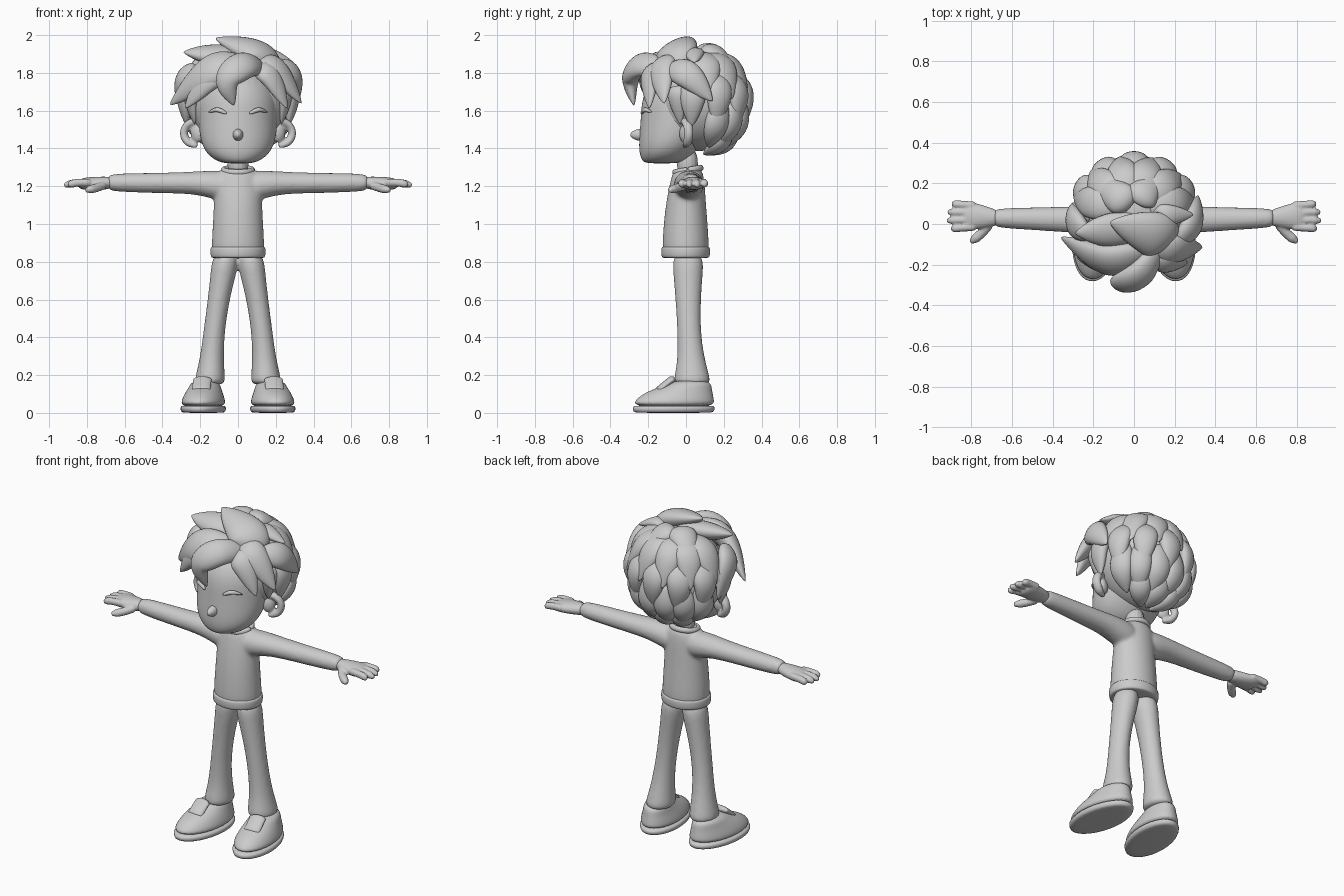
import bpy, bmesh, math
from mathutils import Vector as V

if "Cube" in bpy.data.objects:
    bpy.data.objects.remove(bpy.data.objects["Cube"])

clay = bpy.data.materials.new("light_grey")
clay.diffuse_color = (0.6, 0.6, 0.6, 1)
clay.use_nodes = True
clay.node_tree.nodes["Principled BSDF"].inputs["Base Color"].default_value = clay.diffuse_color
SIDES = ((-1, "right"), (1, "left"))


def build(name, lofts, fuse=0, n=16, smooth=5, level=2):
    """Object from lofts; a loft is a list of rings (centre, half axis u, half axis v)."""
    bm = bmesh.new()
    for rings in lofts:
        rows = [[bm.verts.new(V(c) + V(u) * math.cos(k * math.tau / n) + V(v) * math.sin(k * math.tau / n))
                 for k in range(n)] for c, u, v in rings]
        for a, b in zip(rows, rows[1:]):
            for k in range(n):
                bm.faces.new((a[k], a[(k + 1) % n], b[(k + 1) % n], b[k]))
        bm.faces.new(rows[0])
        bm.faces.new(rows[-1])
    bmesh.ops.recalc_face_normals(bm, faces=bm.faces)
    me = bpy.data.meshes.new(name)
    bm.to_mesh(me)
    bm.free()
    ob = bpy.data.objects.new(name, me)
    bpy.context.collection.objects.link(ob)
    me.materials.append(clay)
    me.shade_smooth()
    sub = ob.modifiers.new("round", "SUBSURF")
    sub.levels = sub.render_levels = level
    if fuse:
        r = ob.modifiers.new("fuse", "REMESH")
        r.mode, r.voxel_size, r.use_smooth_shade = "VOXEL", fuse, True
        s = ob.modifiers.new("blend", "SMOOTH")
        s.factor, s.iterations = 0.5, smooth


def stack(rows, s=1):
    """Upright loft: rows of z, half width, y min, y max, optional centre x."""
    return [((s * sum(x), (c + d) / 2, z), (w, 0, 0), (0, (d - c) / 2, 0)) for z, w, c, d, *x in rows]


def sideways(rows, s):
    """Loft along x: rows of x, centre y, half depth, centre z, half height."""
    return [((s * x, y, z), (0, w, 0), (0, 0, h)) for x, y, w, z, h in rows]


def path_at(p, t):
    """Catmull-Rom point on a short path."""
    p = [2 * p[0] - p[1]] + p + [2 * p[-1] - p[-2]]
    i = min(int(t * (len(p) - 3)), len(p) - 4)
    f = t * (len(p) - 3) - i
    a, b, c, d = p[i:i + 4]
    return 0.5 * (2 * b + (c - a) * f + (2 * a - 5 * b + 4 * c - d) * f * f + (3 * b - a - 3 * c + d) * f ** 3)


def tube(pts, width, thick, hub, shape, m=10):
    """Flattened tube whose thin side faces away from hub."""
    pts = [V(p) for p in pts]
    rings = []
    for i in range(m):
        t = i / (m - 1)
        c = path_at(pts, t)
        d = (path_at(pts, min(1, t + .02)) - path_at(pts, max(0, t - .02))).normalized()
        u = d.cross(c - V(hub)).normalized()
        rings.append((c, u * width * shape(t), u.cross(d) * thick * shape(t)))
    return rings


def lock_shape(t):
    return max(.06, math.sin(math.pi * (.12 + .88 * t)) ** .75) if t < 1 else .05


def finger_shape(t):
    return 1 if t < .85 else .65


# head, nose and ears
build("head", [stack([(1.32, .07, -.21, -.05), (1.335, .12, -.235, 0), (1.38, .175, -.25, .05),
                      (1.45, .203, -.25, .11), (1.57, .214, -.24, .2), (1.7, .22, -.235, .24),
                      (1.84, .12, -.12, .18)])], n=24)
build("nose", [[((0, -.225 - .071 * math.sin(a), 1.472), (.032 * math.cos(a), 0, 0), (0, 0, .036 * math.cos(a)))
                for a in (0, .5, 1, 1.4)]], n=12)
for s, side in SIDES:
    build(side + "_brow", [tube([(s * .06, -.236, 1.585), (s * .11, -.217, 1.605), (s * .16, -.178, 1.59)],
                                .014, .012, (0, 0, 1.5), lock_shape)], n=8, level=1)
    rim = [(s * (.21 + .078 * math.sin(a)), -.01 + .025 * math.sin(a), 1.48 + .068 * math.cos(a))
           for a in (0, .8, 1.6, 2.4, 3.1)]
    bowl = [(.18, -.02, .03, 1.475, .05), (.255, .005, .026, 1.485, .058)]
    build(side + "_ear", [tube(rim, .026, .022, (s * .2, -.02, 1.48), finger_shape), sideways(bowl, s)], fuse=.007)

# neck and collar
build("neck", [stack([(1.22, .06, -.05, .07), (1.42, .06, -.055, .065)])])
collar = [(.078 * math.cos(a), .01 + .07 * math.sin(a), 1.285 + .012 * math.sin(a))
          for a in [i * math.tau / 24 for i in range(25)]]
build("collar", [tube(collar, .018, .015, (0, .01, 1.28), lambda t: 1, 25)], n=8, level=1)

# sweater: body and both sleeves blended together, then the hem
body = stack([(.815, .138, -.12, .118), (.88, .145, -.13, .127), (1.08, .13, -.115, .11),
              (1.23, .13, -.085, .1), (1.275, .105, -.07, .09), (1.3, .075, -.05, .075)])
sleeve = [(0, .01, .085, 1.19, .095), (.16, .015, .08, 1.212, .072), (.24, .02, .07, 1.218, .06),
          (.4, .024, .061, 1.217, .055), (.67, .029, .05, 1.219, .05), (.69, .03, .04, 1.22, .035)]
build("sweater", [body] + [sideways(sleeve, s) for s, _ in SIDES], fuse=.011)
build("hem", [stack([(.85 + .031 * math.sin(a), r, -r + .015, r - .019)
                     for a, r in ((-1.5, .13), (-1.1, .145), (0, .148), (1.1, .147), (1.5, .135))])], n=24)

# hands: palm, four fanned fingers and thumb
for s, side in SIDES:
    parts = [sideways([(.66, .03, .035, 1.22, .03), (.7, .032, .047, 1.216, .036),
                       (.8, .04, .073, 1.214, .036), (.85, .039, .069, 1.211, .025)], s)]
    for i, tip in enumerate((.9, .922, .918, .895)):
        y0, y1 = -.014 + .035 * i, -.025 + .042 * i
        parts.append(tube([(s * .78, y0, 1.22), (s * .86, (y0 + y1) / 2, 1.217), (s * tip, y1, 1.205)],
                          .02, .021, (s * .8, y0, 0), finger_shape))
    parts.append(tube([(s * .71, 0, 1.205), (s * .755, -.05, 1.19), (s * .805, -.09, 1.178)],
                      .024, .023, (s * .75, -.04, 0), finger_shape))
    build(side + "_hand", parts, fuse=.006, smooth=3)

# trousers: flared legs joined at the hips
leg = [(.145, .08, -.065, .128, .15), (.18, .083, -.067, .132, .148), (.28, .064, -.045, .1, .14),
       (.45, .056, -.047, .076, .125), (.64, .061, -.06, .082, .096), (.74, .071, -.07, .092, .076),
       (.86, .073, -.075, .095, .062)]
build("trousers", [stack(leg, s) for s, _ in SIDES], fuse=.011)


def foot(s, rows):
    """Rows of z, half width, heel y, toe y, along an axis turned outwards."""
    out = []
    for z, w, heel, toe in rows:
        mid, half = (heel + toe) / 2, (heel - toe) / 2
        out.append(((s * (.175 - .14 * mid), mid, z), (s * w, w * .14, 0), (s * -.14 * half, half, 0)))
    return out


# shoes: sole, rounded upper and tongue
for s, side in SIDES:
    build(side + "_sole", [foot(s, [(0, .1, .13, -.265), (.004, .115, .15, -.28),
                                    (.03, .119, .155, -.285), (.042, .112, .15, -.278)])], n=28, level=1)
    build(side + "_shoe", [foot(s, [(.03, .112, .15, -.278), (.065, .114, .15, -.275), (.11, .095, .14, -.215),
                                    (.135, .083, .137, -.14), (.175, .068, .125, -.065)])], n=28)
    build(side + "_tongue", [tube([(s * .195, -.15, .115), (s * .19, -.09, .165), (s * .186, -.06, .185)],
                                  .05, .02, (s * .18, 0, 0), finger_shape)], level=1)

# hair cap: a closed dome under the locks
HUB, RAD = V((0, .065, 1.65)), V((.275, .245, .265))


def scalp(az, el, k=1.0):
    """Point on the hair dome; az 0 is the back, 90 is +x, 180 the front."""
    a, e = math.radians(az), math.radians(el)
    return HUB + k * V((RAD.x * math.sin(a) * math.cos(e), RAD.y * math.cos(a) * math.cos(e), RAD.z * math.sin(e)))


dome = [math.radians(-86 + 172 * i / 14) for i in range(15)]
build("hair_cap", [[(HUB + V((0, 0, RAD.z * math.sin(e))), (RAD.x * math.cos(e), 0, 0), (0, RAD.y * math.cos(e), 0))
                    for e in dome]], n=32, level=1)


def lock(name, pts, width, thick):
    build(name, [tube(pts, width, thick, HUB, lock_shape)], n=12, level=1)


# rows of overlapping locks around the back: number, azimuth step, elevations, flare, width
for row, (num, step, top, mid, end, flare, width) in enumerate((
        (6, 31, 74, 42, 2, 1.12, .085), (7, 32, 38, 8, -28, 1.11, .075),
        (6, 26, 5, -28, -58, 1.1, .07), (3, 40, -30, -55, -82, 1.08, .065))):
    for i in range(num):
        az = (i - (num - 1) / 2) * step
        lock(f"back_lock_{row}_{i}", [scalp(az * .9, top, .95), scalp(az, mid, 1.04), scalp(az + 3, end, flare)],
             width, .045)

# locks swept over the dome: start azimuth, elevation, reach; end azimuth, elevation, reach; width
for name, a0, e0, k0, a1, e1, k1, w in (
        ("swept_front_lock", 165, 41, 1.12, 248, -3, 1.42, .105),
        ("lower_front_lock", 187, 30, 1.12, 227, -6, 1.4, .08),
        ("left_front_lock", 154, 45, 1.06, 121, -2, 1.43, .085),
        ("left_fringe", 161, 32, 1.18, 138, -6, 1.43, .07),
        ("left_tuft", 105, 62, .9, 94, 36, 1.32, .06),
        ("left_side_lock", 129, 32, 1.22, 75, 0, 1.19, .08),
        ("right_side_lock", 239, 35, 1.18, 278, -18, 1.11, .08),
        ("back_crown_lock", -40, 84, .95, -49, 32, 1.14, .085),
        ("back_top_lock", 20, 80, .95, 32, 39, 1.1, .085),
        ("left_sideburn", 118, 17, 1.03, 115, -27, 1.03, .055),
        ("right_sideburn", -118, 17, 1.03, -115, -27, 1.03, .055)):
    lock(name, [scalp(a0, e0, k0), scalp((a0 + a1) / 2, (e0 + e1) / 2 + 10, (k0 + k1) / 2), scalp(a1, e1, k1)],
         w, w * .6)

# free-standing locks on the crown and forehead
lock("front_curl", [(.13, -.1, 1.82), (.04, -.24, 1.845), (-.06, -.295, 1.76), (-.02, -.275, 1.625)], .085, .055)
lock("crown_lock", [(.15, -.09, 1.81), (.1, -.05, 1.9), (-.12, .01, 1.985)], .125, .07)
lock("swept_top_lock", [(.05, 0, 1.9), (-.12, -.03, 1.895), (-.29, -.045, 1.91)], .09, .055)
